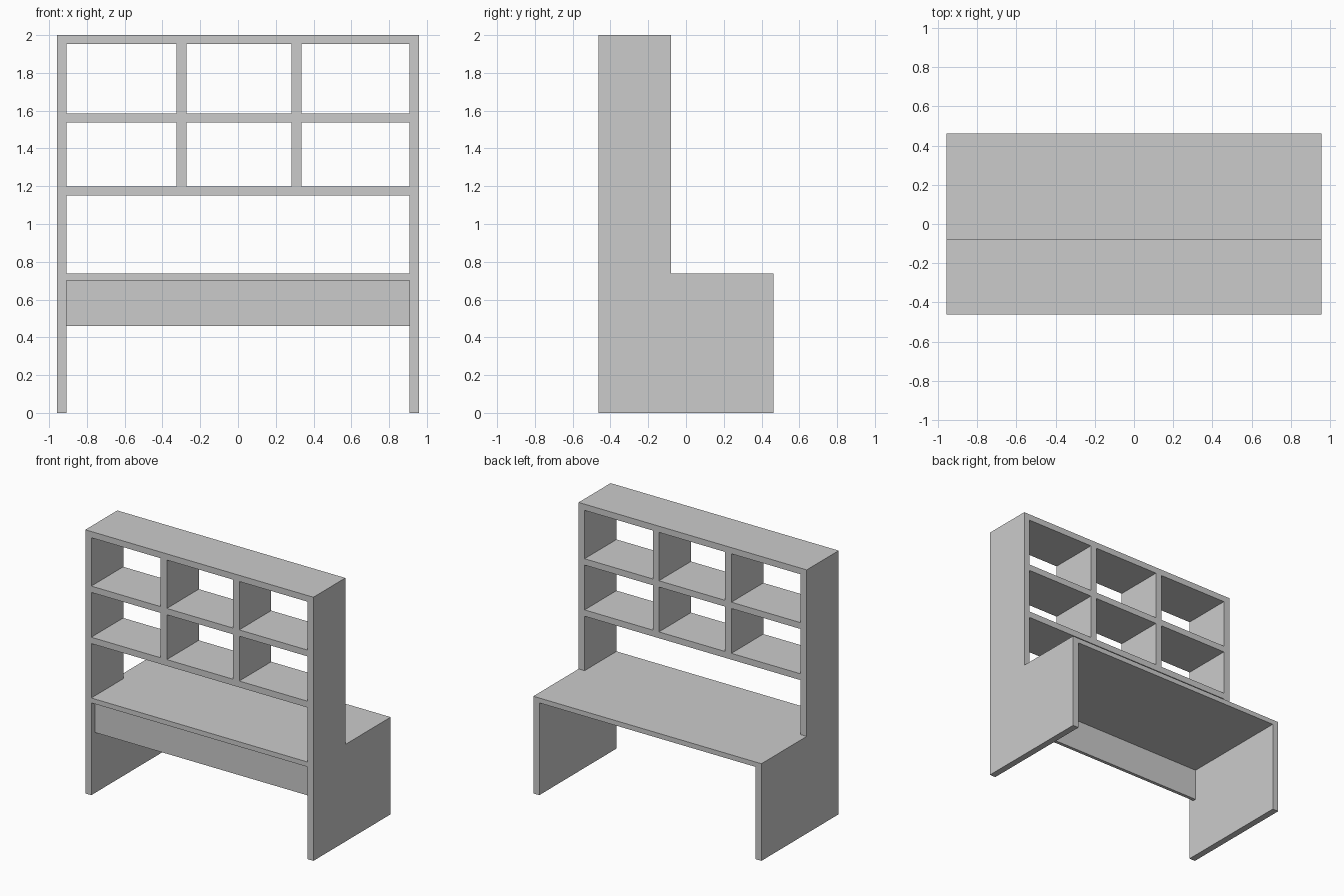
import bpy, bmesh

if "Cube" in bpy.data.objects:
    bpy.data.objects.remove(bpy.data.objects["Cube"])

FRONT, STEP, BACK = -0.463, -0.08, 0.463
INNER, OUTER = 0.907, 0.957
DESK_Z = 0.737


def prism(name, profile, x0, x1):
    """Extrude a (y, z) profile along x."""
    bm = bmesh.new()
    face = bm.faces.new([bm.verts.new((x0, y, z)) for y, z in profile])
    ext = bmesh.ops.extrude_face_region(bm, geom=[face])
    moved = [v for v in ext["geom"] if isinstance(v, bmesh.types.BMVert)]
    bmesh.ops.translate(bm, vec=(x1 - x0, 0, 0), verts=moved)
    bmesh.ops.recalc_face_normals(bm, faces=bm.faces)
    mesh = bpy.data.meshes.new(name)
    bm.to_mesh(mesh)
    bm.free()
    obj = bpy.data.objects.new(name, mesh)
    bpy.context.collection.objects.link(obj)
    return obj


def board(name, x0, x1, y0, y1, z0, z1):
    return prism(name, [(y0, z0), (y1, z0), (y1, z1), (y0, z1)], x0, x1)


# L-shaped side panels
side = [(FRONT, 0), (BACK, 0), (BACK, DESK_Z), (STEP, DESK_Z), (STEP, 2), (FRONT, 2)]
prism("left_side_panel", side, -OUTER, -INNER)
prism("right_side_panel", side, INNER, OUTER)

# Desk top and the recessed panel beneath it
board("desk_top", -INNER, INNER, FRONT, BACK, 0.70, DESK_Z)
board("modesty_panel", -INNER, INNER, -0.421, -0.396, 0.46, 0.70)

# Shelves
shelves = {"lower_shelf": (1.15, 1.198), "middle_shelf": (1.538, 1.586), "top_shelf": (1.953, 2.0)}
for name, (z0, z1) in shelves.items():
    board(name, -INNER, INNER, FRONT, STEP, z0, z1)

# Dividers in both shelf rows
for row, z0, z1 in (("lower", 1.198, 1.538), ("upper", 1.586, 1.953)):
    for label, x in (("left", -0.299), ("right", 0.309)):
        board(f"{row}_{label}_divider", x - 0.026, x + 0.026, FRONT, STEP, z0, z1)
